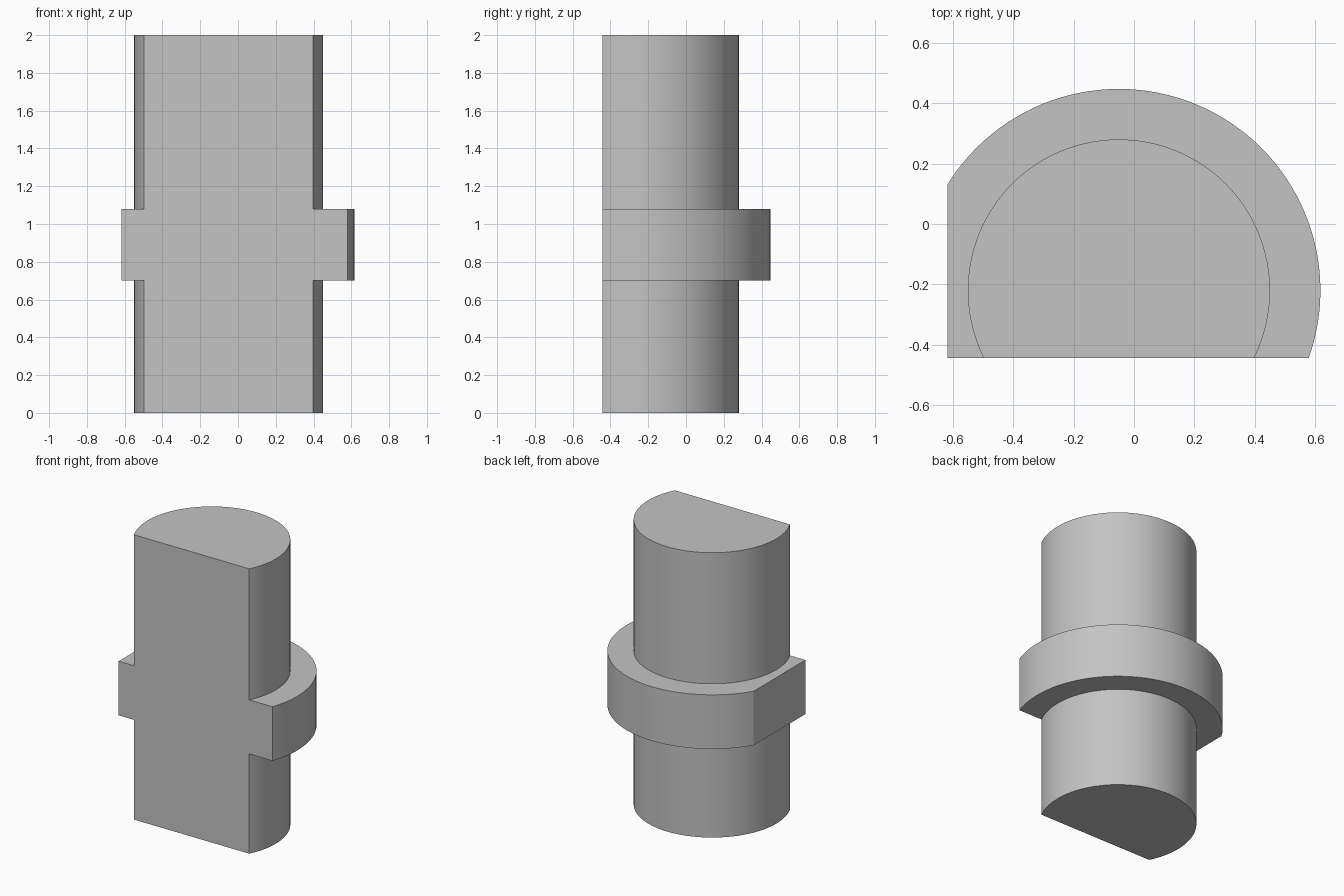
import bpy
import bmesh
import math
from mathutils import Vector

if "Cube" in bpy.data.objects:
    bpy.data.objects.remove(bpy.data.objects["Cube"], do_unlink=True)

# Plain grey material
grey = bpy.data.materials.new("plain grey")
grey.use_nodes = True
colour = (0.55, 0.55, 0.55, 1)
grey.diffuse_color = colour
grey.node_tree.nodes["Principled BSDF"].inputs["Base Color"].default_value = colour

AXIS = Vector((-0.05, -0.22, 0))
SHAFT_R, COLLAR_R = 0.5, 0.667
COLLAR_LOW, COLLAR_HIGH, HEIGHT = 0.7, 1.08, 2.0

# Turned pin: shaft with a collar, as one lathe profile of radius and height
profile = [(0, 0), (SHAFT_R, 0), (SHAFT_R, COLLAR_LOW), (COLLAR_R, COLLAR_LOW),
           (COLLAR_R, COLLAR_HIGH), (SHAFT_R, COLLAR_HIGH), (SHAFT_R, HEIGHT), (0, HEIGHT)]
bm = bmesh.new()
verts = [bm.verts.new(AXIS + Vector((r, 0, z))) for r, z in profile]
edges = [bm.edges.new(pair) for pair in zip(verts, verts[1:])]
bmesh.ops.spin(bm, geom=verts + edges, cent=AXIS, axis=(0, 0, 1),
               angle=math.tau, steps=128, use_duplicate=False)
bmesh.ops.remove_doubles(bm, verts=bm.verts[:], dist=0.0001)


def cut_flat(point, normal):
    """Slice away everything beyond the plane and close the cut."""
    result = bmesh.ops.bisect_plane(
        bm, geom=bm.verts[:] + bm.edges[:] + bm.faces[:], dist=0.00001,
        plane_co=point, plane_no=normal, clear_outer=True)
    rim = [e for e in result["geom_cut"] if isinstance(e, bmesh.types.BMEdge)]
    bmesh.ops.edgeloop_fill(bm, edges=rim)


# Flat on the collar's right side, then the flat along the whole front
cut_flat((-0.617, 0, 0), (-1, 0, 0))
cut_flat((0, -0.443, 0), (0, -1, 0))
bmesh.ops.recalc_face_normals(bm, faces=bm.faces[:])

mesh = bpy.data.meshes.new("collared_pin")
bm.to_mesh(mesh)
bm.free()
mesh.materials.append(grey)
pin = bpy.data.objects.new("collared_pin", mesh)
bpy.context.collection.objects.link(pin)

# Smooth the round walls, keep the rims sharp
bpy.ops.object.select_all(action='DESELECT')
pin.select_set(True)
bpy.context.view_layer.objects.active = pin
bpy.ops.object.shade_smooth_by_angle(angle=math.radians(25))
